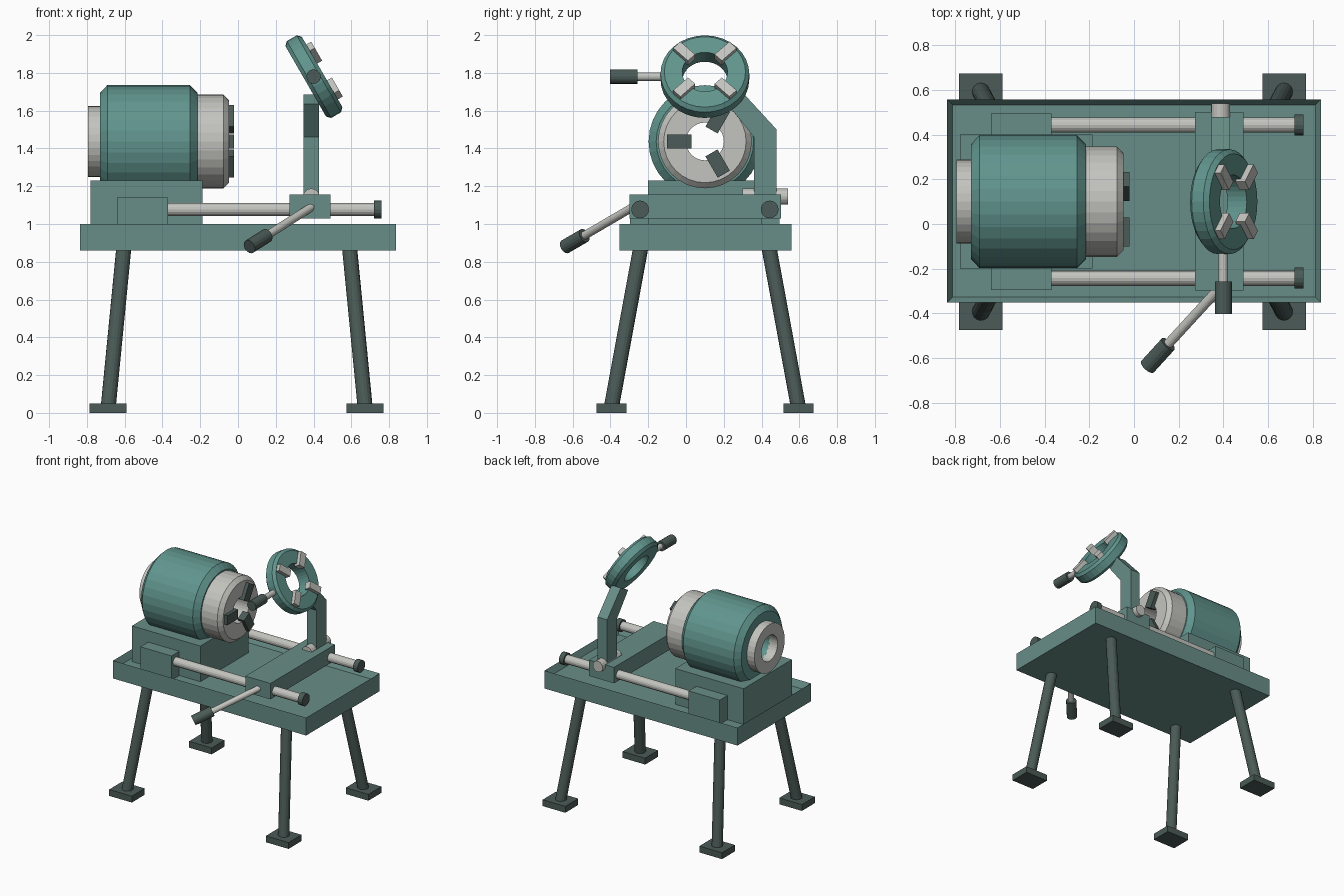
import bpy, bmesh
from math import cos, sin, pi, radians
from mathutils import Matrix, Vector

cube = bpy.data.objects.get("Cube")
if cube:
    bpy.data.objects.remove(cube, do_unlink=True)


def material(name, rgb):
    m = bpy.data.materials.new(name)
    m.use_nodes = True
    m.diffuse_color = (*rgb, 1)
    m.node_tree.nodes["Principled BSDF"].inputs["Base Color"].default_value = (*rgb, 1)
    return m


GREY_TEAL = material("grey teal paint", (0.14, 0.27, 0.245))
TEAL = material("teal paint", (0.12, 0.30, 0.27))
DARK = material("dark green grey", (0.07, 0.105, 0.095))
STEEL = material("pale steel", (0.55, 0.55, 0.52))


def finish(name, bm, mat, matrix=Matrix()):
    bmesh.ops.recalc_face_normals(bm, faces=bm.faces)
    mesh = bpy.data.meshes.new(name)
    bm.to_mesh(mesh)
    bm.free()
    mesh.materials.append(mat)
    ob = bpy.data.objects.new(name, mesh)
    ob.matrix_world = matrix
    bpy.context.collection.objects.link(ob)
    return ob


def box(name, xs, ys, zs, mat, matrix=Matrix()):
    bm = bmesh.new()
    bmesh.ops.create_cube(bm, size=1)
    lo, hi = Vector((xs[0], ys[0], zs[0])), Vector((xs[1], ys[1], zs[1]))
    for v in bm.verts:
        v.co = (lo + hi) / 2 + v.co * (hi - lo)
    return finish(name, bm, mat, matrix)


def rod(name, start, end, radius, mat, sides=16):
    a, b = Vector(start), Vector(end)
    bm = bmesh.new()
    bmesh.ops.create_cone(bm, cap_ends=True, segments=sides, radius1=radius,
                          radius2=radius, depth=(b - a).length)
    turn = (b - a).to_track_quat('Z', 'Y').to_matrix().to_4x4()
    return finish(name, bm, mat, Matrix.Translation((a + b) / 2) @ turn)


def lathe(name, profile, mat, matrix, sides=32):
    """Spin a closed (x, radius) loop about the local x axis."""
    bm = bmesh.new()
    rings = [[bm.verts.new((x, r * cos(2 * pi * i / sides), r * sin(2 * pi * i / sides)))
              for x, r in profile] for i in range(sides)]
    n = len(profile)
    for i in range(sides):
        a, b = rings[i], rings[(i + 1) % sides]
        for j in range(n):
            k = (j + 1) % n
            bm.faces.new((a[j], a[k], b[k], b[j]))
    return finish(name, bm, mat, matrix)


MID = 0.1      # centre line of the machine in y

# Tray: slab with an inset, sunken floor
bm = bmesh.new()
bmesh.ops.create_cube(bm, size=1)
for v in bm.verts:
    v.co = Vector((0, 0.103, 0.93)) + v.co * Vector((1.675, 0.91, 0.14))
top = [f for f in bm.faces if f.normal.z > 0.9]
bmesh.ops.inset_region(bm, faces=top, thickness=0.035)
for v in top[0].verts:
    v.co.z = 0.95
finish("tray", bm, GREY_TEAL)

# Splayed legs with square feet
for sx, xname in ((-1, "right"), (1, "left")):
    for sy, yname in ((-1, "front"), (1, "back")):
        fx, fy = -0.007 + sx * 0.68, MID + sy * 0.495
        rod(f"{yname}_{xname}_leg", (fx, fy, 0.03),
            (-0.007 + sx * 0.595, MID + sy * 0.335, 0.9), 0.04, DARK)
        box(f"{yname}_{xname}_foot", (fx - 0.098, fx + 0.098),
            (fy - 0.08, fy + 0.08), (0, 0.05), DARK)

# Motor pedestal
box("pedestal", (-0.78, -0.187), (-0.2, 0.4), (0.94, 1.23), GREY_TEAL)

# Guide rails with mounting blocks and end caps
for sy, side in ((-1, "front"), (1, "back")):
    y = MID + sy * 0.343
    box(f"{side}_rail_block", (-0.64, -0.37), (y - 0.053, y + 0.053), (0.94, 1.14), GREY_TEAL)
    rod(f"{side}_rail", (-0.4, y, 1.077), (0.74, y, 1.077), 0.034, STEEL)
    rod(f"{side}_rail_cap", (0.72, y, 1.077), (0.76, y, 1.077), 0.047, DARK)

# Hollow motor drum, rear collar and chuck
axis = Matrix.Translation((0, MID, 1.437))
lathe("motor_drum", [(-0.73, 0.1), (-0.73, 0.258), (-0.692, 0.298), (-0.255, 0.298),
                     (-0.215, 0.258), (-0.215, 0.1)], TEAL, axis)
lathe("rear_collar", [(-0.795, 0.1), (-0.795, 0.188), (-0.72, 0.188), (-0.72, 0.1)],
      STEEL, axis)
lathe("chuck", [(-0.225, 0.1), (-0.225, 0.248), (-0.077, 0.248), (-0.047, 0.218),
                (-0.047, 0.1)], STEEL, axis)
for i in range(3):
    box(f"chuck_jaw_{i + 1}", (-0.075, -0.02), (0.07, 0.2), (-0.037, 0.037), DARK,
        axis @ Matrix.Rotation(radians(60 + 120 * i), 4, 'X'))

# Sliding carriage with hinge pin
box("carriage", (0.273, 0.49), (-0.298, 0.502), (1.03, 1.155), GREY_TEAL)
rod("hinge_pin", (0.388, 0.3, 1.145), (0.388, 0.54, 1.145), 0.043, STEEL)

# Cranked support arm: side profile extruded across x
bm = bmesh.new()
outline = [(0.36, 1.1), (0.48, 1.1), (0.48, 1.5), (0.31, 1.685), (0.22, 1.635), (0.36, 1.46)]
face = bm.faces.new([bm.verts.new((0.348, y, z)) for y, z in outline])
extruded = bmesh.ops.extrude_face_region(bm, geom=[face])["geom"]
bmesh.ops.translate(bm, vec=(0.082, 0, 0),
                    verts=[g for g in extruded if isinstance(g, bmesh.types.BMVert)])
finish("support_arm", bm, GREY_TEAL)

# Tilted die head with four cutters
head = Matrix.Translation((0.402, MID, 1.78)) @ Matrix.Rotation(radians(-30), 4, 'Y')
lathe("die_head", [(-0.05, 0.12), (-0.05, 0.215), (-0.03, 0.235), (0.03, 0.235),
                   (0.05, 0.215), (0.05, 0.12)], TEAL, head)
for i in range(4):
    box(f"die_cutter_{i + 1}", (0.03, 0.08), (0.1, 0.21), (-0.027, 0.027), STEEL,
        head @ Matrix.Rotation(radians(45 + 90 * i), 4, 'X'))


# Levers: steel rod with a dark grip
def lever(name, start, grip, end):
    rod(f"{name}_rod", start, grip, 0.022, STEEL)
    rod(f"{name}_grip", grip, end, 0.038, DARK)


lever("head_lever", (0.4, -0.1, 1.78), (0.4, -0.258, 1.78), (0.4, -0.403, 1.78))
lever("feed_lever", (0.39, -0.28, 1.09), (0.153, -0.538, 0.939), (0.06, -0.64, 0.88))
